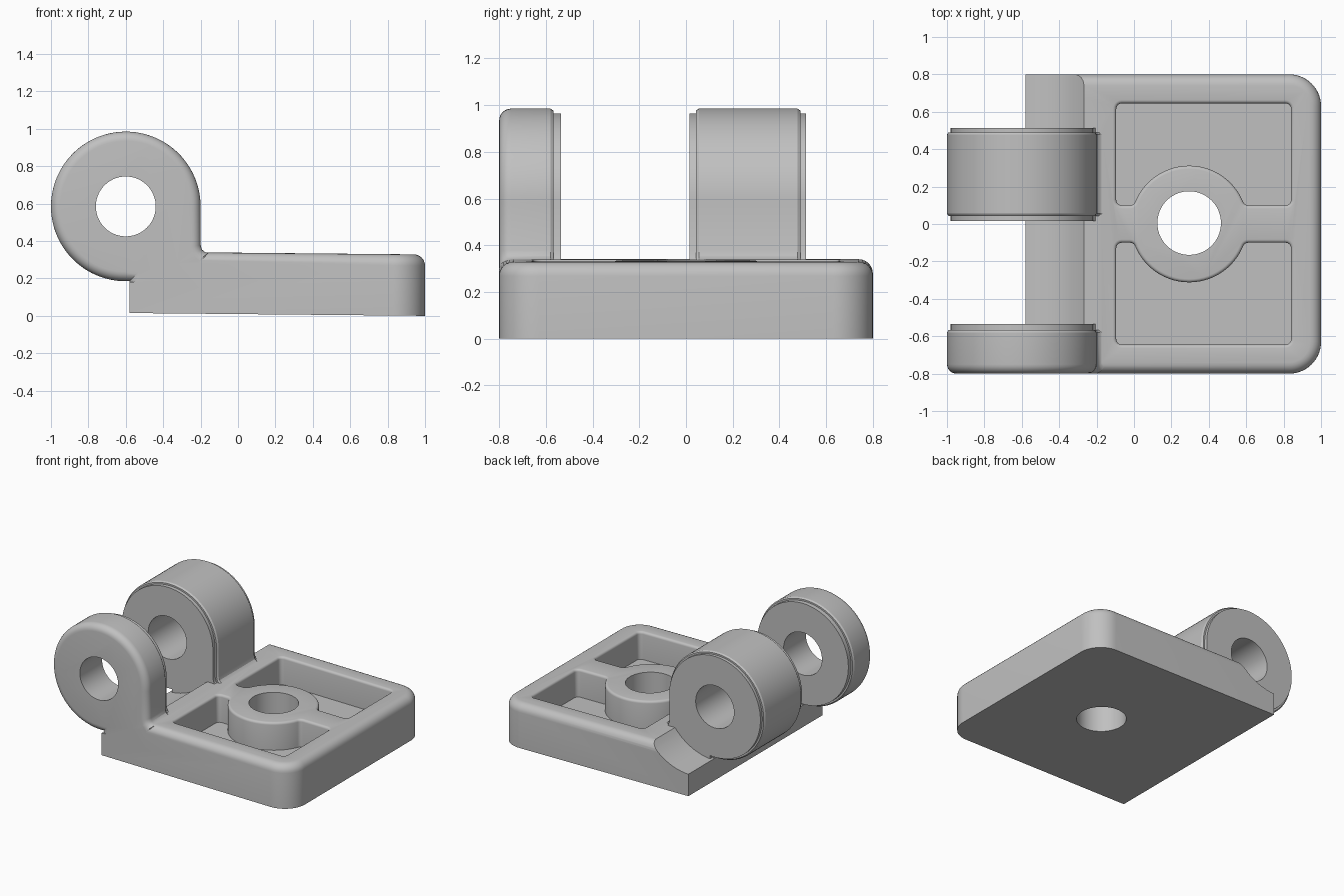
import bpy, bmesh, math
from mathutils import Vector

if "Cube" in bpy.data.objects:
    bpy.data.objects.remove(bpy.data.objects["Cube"])

grey = bpy.data.materials.new("light_grey")
grey.use_nodes = True
colour = (0.53, 0.53, 0.53, 1)
grey.diffuse_color = colour
grey.node_tree.nodes["Principled BSDF"].inputs["Base Color"].default_value = colour

PIN_X, PIN_Z, BORE_X = -0.6, 0.585, 0.295
TOP = 0.328


def arc(cx, cy, r, start, end, steps):
    return [Vector((cx + r * math.cos(a), cy + r * math.sin(a)))
            for a in (start + (end - start) * i / steps for i in range(steps + 1))]


def circle(cx, cy, r, steps=72):
    return arc(cx, cy, r, 0, math.tau, steps)[:-1]


def rounded(corners, steps=8):
    """Outline from (x, y, corner radius) entries."""
    out = []
    for i, (x, y, r) in enumerate(corners):
        p = Vector((x, y))
        if not r:
            out.append(p)
            continue
        a = p + (Vector(corners[i - 1][:2]) - p).normalized() * r
        b = p + (Vector(corners[(i + 1) % len(corners)][:2]) - p).normalized() * r
        c = a + b - p
        for k in range(steps + 1):
            t = math.pi / 2 * k / steps
            out.append(c + (a - c) * math.cos(t) + (b - c) * math.sin(t))
    return out


def offset(pts, d):
    """Grow a counter-clockwise outline by d."""
    out = []
    for i, p in enumerate(pts):
        e1 = (p - pts[i - 1]).normalized()
        e2 = (pts[(i + 1) % len(pts)] - p).normalized()
        n1, n2 = Vector((e1.y, -e1.x)), Vector((e2.y, -e2.x))
        out.append(p + (n1 + n2) * d / (1 + n1.dot(n2)))
    return out


def loft(name, pts, levels, along_y=False):
    """Stack copies of an outline; each level is (growth, position)."""
    bm = bmesh.new()
    rings = []
    for grow, w in levels:
        rings.append([bm.verts.new((p.x, w, p.y) if along_y else (p.x, p.y, w))
                      for p in offset(pts, grow)])
    for lo, hi in zip(rings, rings[1:]):
        for i in range(len(lo)):
            bm.faces.new((lo[i - 1], lo[i], hi[i], hi[i - 1]))
    bm.faces.new(rings[0])
    bm.faces.new(rings[-1])
    bmesh.ops.recalc_face_normals(bm, faces=bm.faces)
    mesh = bpy.data.meshes.new(name)
    bm.to_mesh(mesh)
    bm.free()
    mesh.materials.append(grey)
    obj = bpy.data.objects.new(name, mesh)
    bpy.context.collection.objects.link(obj)
    return obj


def combine(target, other, operation):
    mod = target.modifiers.new("combine", "BOOLEAN")
    mod.operation, mod.solver, mod.object = operation, "EXACT", other
    bpy.context.view_layer.objects.active = target
    bpy.ops.object.modifier_apply(modifier=mod.name)
    bpy.data.objects.remove(other)


def quarter(r, steps=6):
    """Pairs (inset, drop) that run round a convex edge, side to top."""
    angles = [math.pi / 2 * i / steps for i in range(steps + 1)]
    return [(r * (1 - math.cos(a)), r * (1 - math.sin(a))) for a in angles]


# Plate with rounded free corners and a rounded top edge
outline = rounded([(-0.58, -0.8, 0), (1, -0.8, 0.17), (1, 0.8, 0.17), (-0.58, 0.8, 0)], 14)
hinge = loft("hinge_leaf", outline,
             [(0, 0)] + [(-i, TOP - d) for i, d in quarter(0.06)])

# Two pockets that leave a round boss and ribs, with softened rims
R = 0.312
a0 = math.asin(0.1 / R)
boss = arc(BORE_X, 0, R, math.pi - a0, a0, 28)
corners = [(-0.095, 0.1, 0.03)]
corners += [(p.x, p.y, 0.02 if i in (0, 28) else 0) for i, p in enumerate(boss)]
corners += [(0.84, 0.1, 0.03), (0.84, 0.645, 0.03), (-0.095, 0.645, 0.03)]
pocket = rounded(corners, 5)
levels = [(0, 0.12)] + [(i, TOP - d) for i, d in quarter(0.018, 4)] + [(0.018, 0.5)]
mirrored = [Vector((p.x, -p.y)) for p in reversed(pocket)]
for side in (pocket, mirrored):
    combine(hinge, loft("pocket_cutter", side, levels), "DIFFERENCE")

# Screw bore, and the hollow that clears the mating knuckle
combine(hinge, loft("bore_cutter", circle(BORE_X, 0.005, 0.17),
                    [(0, -0.2), (0, 0.6)]), "DIFFERENCE")
combine(hinge, loft("clearance_cutter", circle(PIN_X, PIN_Z, 0.42, 96),
                    [(0, -1), (0, 1)], True), "DIFFERENCE")

# Slight fall of the plate toward its free end
for v in hinge.data.vertices:
    v.co.z += 0.0095 * (1 - v.co.x)

# Knuckles: round barrel running down into the plate, with thin end washers
barrel = arc(PIN_X, PIN_Z, 0.4, 0, 1.5 * math.pi + 0.05, 72)
barrel += [Vector(p) for p in ((-0.58, 0.1), (-0.16, 0.1), (-0.16, 0.336),
                               (-0.178, 0.341), (-0.193, 0.355), (-0.2, 0.378))]
front = [(-i, -0.8 + d) for d, i in quarter(0.05)]
front += [(0, -0.58), (-0.008, -0.568), (-0.02, -0.568), (-0.02, -0.535)]
back = [(-0.02, 0.015), (-0.02, 0.043), (-0.008, 0.043), (0, 0.055),
        (0, 0.478), (-0.008, 0.49), (-0.02, 0.49), (-0.02, 0.513)]
for levels in (front, back):
    combine(hinge, loft("knuckle", barrel, levels, True), "UNION")

# Pin hole through both knuckles
combine(hinge, loft("pin_cutter", circle(PIN_X, PIN_Z, 0.16),
                    [(0, -1), (0, 1)], True), "DIFFERENCE")

bpy.ops.object.select_all(action="DESELECT")
hinge.select_set(True)
bpy.context.view_layer.objects.active = hinge
bpy.ops.object.shade_smooth_by_angle(angle=math.radians(30))
